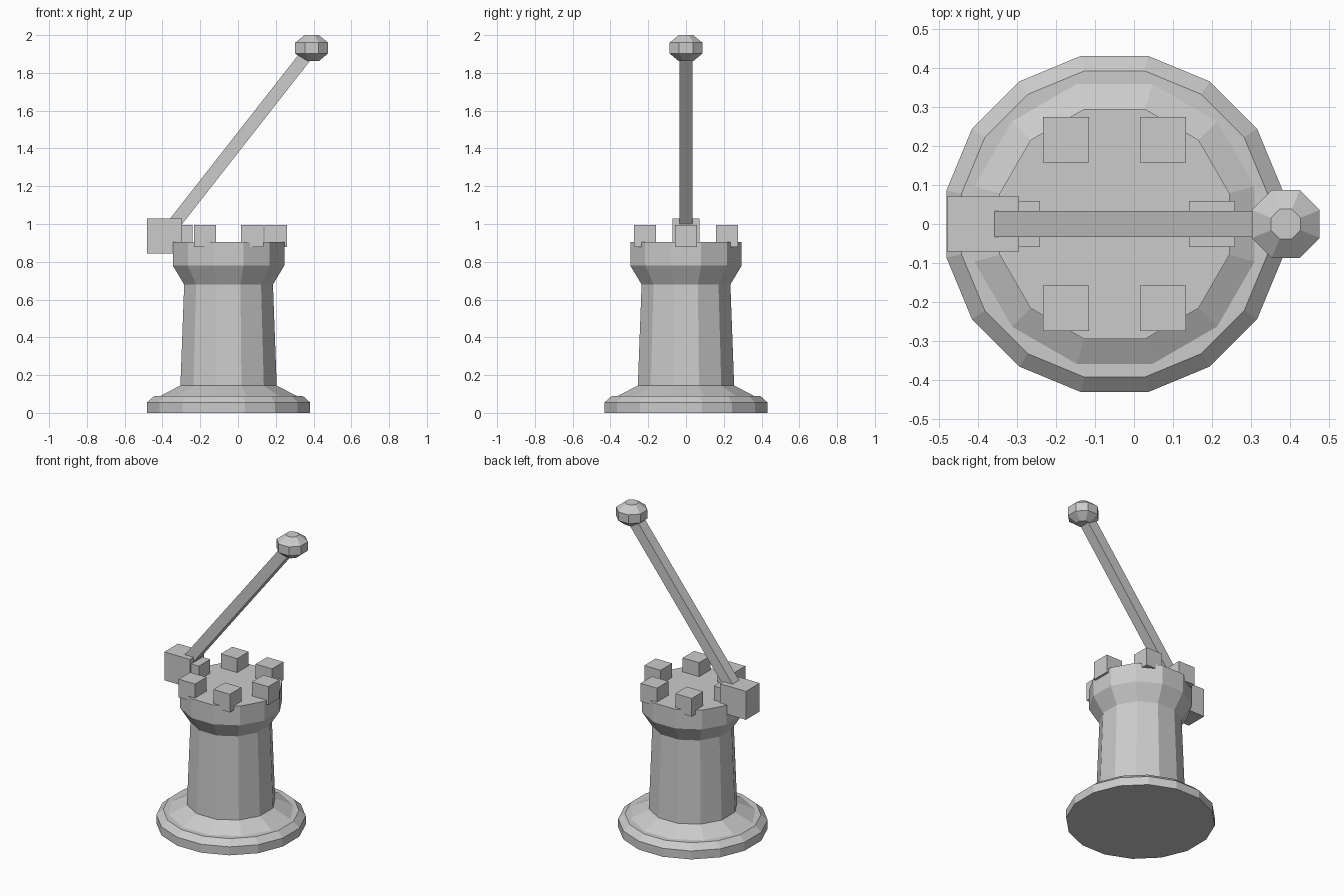
import bpy, bmesh, math
from mathutils import Vector

if "Cube" in bpy.data.objects:
    bpy.data.objects.remove(bpy.data.objects["Cube"], do_unlink=True)

stone = bpy.data.materials.new("stone grey")
stone.use_nodes = True
GREY = (0.6, 0.6, 0.6, 1)
stone.diffuse_color = GREY
stone.node_tree.nodes["Principled BSDF"].inputs["Base Color"].default_value = GREY

TOWER_X = -0.05


def add_object(name, bm):
    bmesh.ops.recalc_face_normals(bm, faces=bm.faces)
    mesh = bpy.data.meshes.new(name)
    bm.to_mesh(mesh)
    bm.free()
    mesh.materials.append(stone)
    obj = bpy.data.objects.new(name, mesh)
    bpy.context.collection.objects.link(obj)
    return obj


def turned(name, x, sides, profile):
    """Stack polygon rings; each profile point is (distance to a flat side, z)."""
    bm = bmesh.new()
    rings = []
    for flat, z in profile:
        r = flat / math.cos(math.pi / sides)
        angles = [(i + 0.5) * math.tau / sides for i in range(sides)]
        rings.append([bm.verts.new((x + r * math.cos(a), r * math.sin(a), z)) for a in angles])
    for low, high in zip(rings, rings[1:]):
        for i in range(sides):
            j = (i + 1) % sides
            bm.faces.new((low[i], low[j], high[j], high[i]))
    bm.faces.new(rings[0])
    bm.faces.new(rings[-1])
    return add_object(name, bm)


def box(name, centre, size):
    bm = bmesh.new()
    bmesh.ops.create_cube(bm, size=1)
    bmesh.ops.scale(bm, vec=size, verts=bm.verts)
    obj = add_object(name, bm)
    obj.location = centre
    return obj


# Round plinth and tower
turned("plinth", TOWER_X, 16, [(0.432, 0), (0.432, 0.055), (0.393, 0.09)])
turned("tower", TOWER_X, 12, [(0.36, 0.085), (0.36, 0.09), (0.255, 0.145), (0.235, 0.68),
                              (0.295, 0.78), (0.295, 0.905)])

# Ring of battlements
for i in range(6):
    a = i * math.tau / 6
    box(f"battlement_{i + 1}",
        (TOWER_X + 0.25 * math.cos(a), 0.25 * math.sin(a), 0.937), (0.118, 0.118, 0.118))

# Lever: pivot block, slanted arm and knob
pivot = Vector((-0.388, 0, 0.937))
tip = Vector((0.39, 0, 1.93))
box("pivot_block", pivot, (0.185, 0.141, 0.185))
arm = box("lever_arm", (pivot + tip) / 2, (0.068, 0.068, (tip - pivot).length))
arm.rotation_euler.y = math.atan2(tip.x - pivot.x, tip.z - pivot.z)
turned("lever_knob", tip.x, 8, [(0.038, 1.862), (0.087, 1.903), (0.087, 1.96), (0.038, 2.0)])
